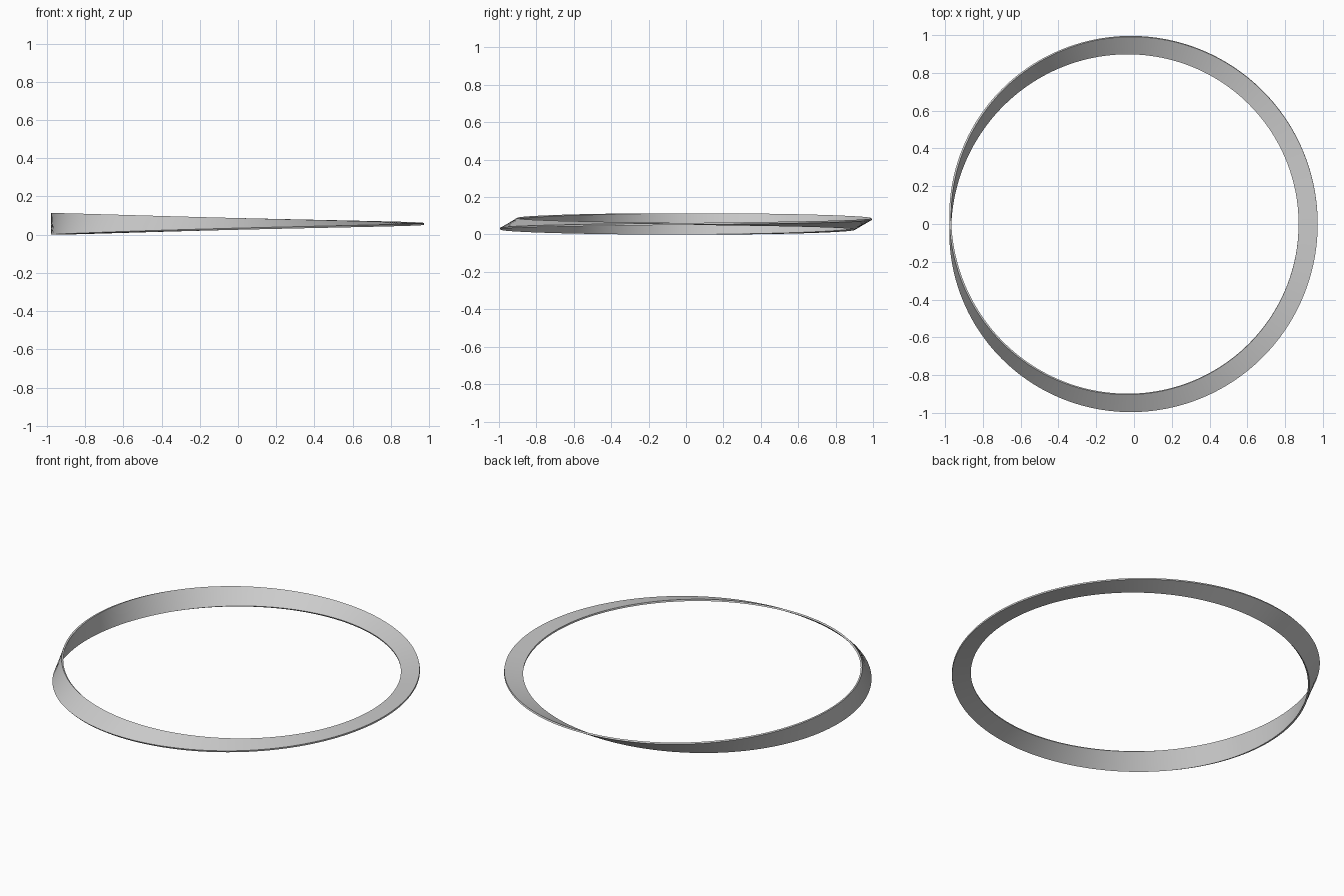
import bpy, bmesh, math

if "Cube" in bpy.data.objects:
    bpy.data.objects.remove(bpy.data.objects["Cube"])

N = 240                  # steps around the ring
R, CX, CZ = 0.947, -0.025, 0.0565
T = 0.010                # band thickness

# half-twisted band: rectangular section swept round a circle while turning 180 degrees
bm = bmesh.new()
rings = []
for i in range(N):
    a = 2 * math.pi * i / N
    tilt = a / 2 - 0.26 * math.sin(a)        # twist is slower on the +x side
    half = (0.107 - 0.006 * math.cos(a)) / 2
    ring = []
    for u, v in ((half, T / 2), (-half, T / 2), (-half, -T / 2), (half, -T / 2)):
        r = R + u * math.cos(tilt) - v * math.sin(tilt)
        z = CZ + u * math.sin(tilt) + v * math.cos(tilt)
        ring.append(bm.verts.new((CX + r * math.cos(a), r * math.sin(a), z)))
    rings.append(ring)

for i in range(N):
    p, q = rings[i], rings[(i + 1) % N]
    s = 2 if i == N - 1 else 0               # section closes half a turn round
    for k in range(4):
        j = (k + 1) % 4
        bm.faces.new((p[k], p[j], q[(j + s) % 4], q[(k + s) % 4]))
bmesh.ops.recalc_face_normals(bm, faces=bm.faces)

mesh = bpy.data.meshes.new("twisted_band")
bm.to_mesh(mesh)
bm.free()
band = bpy.data.objects.new("twisted_band", mesh)
bpy.context.collection.objects.link(band)
bpy.context.view_layer.objects.active = band
band.select_set(True)
bpy.ops.object.shade_smooth_by_angle(angle=math.radians(40))
